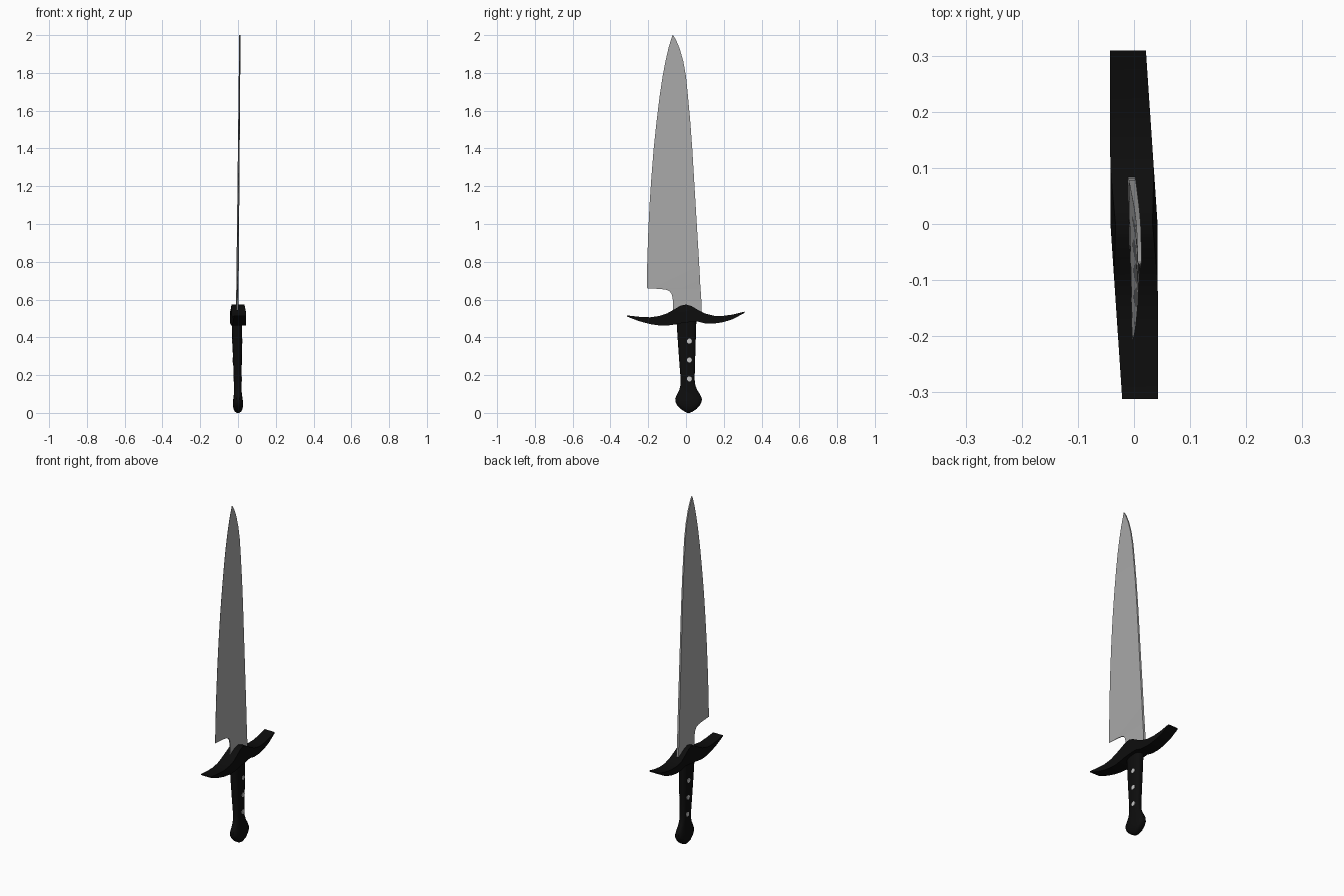
import bpy, bmesh, math
from mathutils import Matrix, Vector


def material(name, rgb):
    m = bpy.data.materials.new(name)
    m.diffuse_color = (*rgb, 1)
    return m


STEEL = material("steel grey", (0.40, 0.40, 0.40))
BLACK = material("black", (0.004, 0.004, 0.004))
RIVET = material("rivet silver", (0.55, 0.55, 0.55))


def finish(bm, name, mat, smooth=None):
    bmesh.ops.recalc_face_normals(bm, faces=bm.faces)
    me = bpy.data.meshes.new(name)
    bm.to_mesh(me)
    bm.free()
    ob = bpy.data.objects.new(name, me)
    bpy.context.collection.objects.link(ob)
    me.materials.append(mat)
    if smooth:
        bpy.ops.object.select_all(action='DESELECT')
        ob.select_set(True)
        bpy.context.view_layer.objects.active = ob
        bpy.ops.object.shade_smooth_by_angle(angle=math.radians(smooth))
    return ob


def loft(rings, name, mat, smooth=None):
    """Skin a list of equal-length closed rings and cap both ends."""
    bm = bmesh.new()
    vs = [[bm.verts.new(p) for p in r] for r in rings]
    n = len(rings[0])
    for a, b in zip(vs, vs[1:]):
        for i in range(n):
            j = (i + 1) % n
            bm.faces.new((a[i], a[j], b[j], b[i]))
    bm.faces.new(vs[0])
    bm.faces.new(vs[-1])
    return finish(bm, name, mat, smooth)


# Blade: rows of (height, cutting edge y, spine y), wedge-shaped and leaning a little
blade_rows = [
    (0.52, -0.070, 0.084), (0.60, -0.070, 0.081), (0.625, -0.074, 0.079),
    (0.643, -0.085, 0.078), (0.652, -0.105, 0.0775), (0.656, -0.135, 0.077),
    (0.660, -0.207, 0.0765), (0.80, -0.205, 0.069), (0.95, -0.200, 0.060),
    (1.10, -0.193, 0.051), (1.25, -0.183, 0.042), (1.40, -0.171, 0.033),
    (1.55, -0.155, 0.022), (1.68, -0.139, 0.010), (1.78, -0.124, 0.000),
    (1.86, -0.109, -0.014), (1.93, -0.093, -0.034), (1.975, -0.080, -0.053),
    (2.00, -0.071, -0.068),
]
rings = []
for z, ye, ys in blade_rows:
    cx = -0.004 + 0.014 * (z - 0.55) / 1.45
    spine = 0.0065 - 0.003 * (z - 0.52) / 1.48
    edge = spine * (ye + 0.207) / 0.284 if z < 0.66 else 0.0
    edge = max(edge, 0.0006)
    rings.append([(cx - edge, ye, z), (cx + edge, ye, z),
                  (cx + spine, ys, z), (cx - spine, ys, z)])
loft(rings, "blade", STEEL, 25)

# Cross guard: columns of (y, bottom z, top z), slightly turned about the vertical
guard_cols = [
    (-0.312, 0.510, 0.516), (-0.25, 0.486, 0.509), (-0.19, 0.470, 0.506),
    (-0.14, 0.463, 0.513), (-0.10, 0.462, 0.527), (-0.06, 0.468, 0.549),
    (-0.03, 0.474, 0.567), (0.00, 0.478, 0.574), (0.03, 0.482, 0.565),
    (0.06, 0.484, 0.547), (0.10, 0.474, 0.526), (0.15, 0.473, 0.514),
    (0.20, 0.481, 0.514), (0.25, 0.497, 0.521), (0.309, 0.529, 0.536),
]
rings = []
for y, zb, zt in guard_cols:
    cx = -0.035 * y
    w = 0.042 - 0.010 * abs(y) / 0.31
    top = w - 0.009 * max(0, 1 - abs(y) / 0.1)
    zm = zb + 0.6 * (zt - zb)
    rings.append([(cx - w, y, zb), (cx + w, y, zb), (cx + w, y, zm),
                  (cx + top, y, zt), (cx - top, y, zt), (cx - w, y, zm)])
loft(rings, "cross_guard", BLACK, 35)

# Grip and pommel: rows of (height, low y, high y, half width in x)
grip_rows = [
    (0.000, 0.006, 0.020, 0.006), (0.006, -0.006, 0.034, 0.016),
    (0.020, -0.028, 0.056, 0.024), (0.040, -0.047, 0.074, 0.0275),
    (0.058, -0.057, 0.084, 0.027), (0.075, -0.058, 0.085, 0.025),
    (0.095, -0.050, 0.077, 0.022), (0.120, -0.037, 0.061, 0.020),
    (0.145, -0.030, 0.050, 0.020), (0.180, -0.029, 0.046, 0.021),
    (0.280, -0.037, 0.049, 0.0235), (0.380, -0.044, 0.052, 0.026),
    (0.500, -0.052, 0.056, 0.028),
]


def grip_x(z):
    return -0.006 * max(0, z - 0.05) / 0.45


N = 16
rings = []
for z, y0, y1, w in grip_rows:
    ring = []
    for i in range(N):
        a = 2 * math.pi * (i + 0.5) / N
        c, s = math.cos(a), math.sin(a)
        px = math.copysign(abs(c) ** 0.65, c) * w
        py = math.copysign(abs(s) ** 0.75, s) * (y1 - y0) / 2
        ring.append((grip_x(z) + px, (y0 + y1) / 2 + py, z))
    rings.append(ring)
loft(rings, "grip_and_pommel", BLACK, 40)

# Rivets through the grip, showing on both sides
for k, (z, half) in enumerate([(0.18, 0.0225), (0.28, 0.025), (0.38, 0.0275)]):
    bm = bmesh.new()
    m = Matrix.Translation(Vector((grip_x(z), 0.018, z))) @ Matrix.Rotation(math.pi / 2, 4, 'Y')
    bmesh.ops.create_cone(bm, cap_ends=True, segments=10, radius1=0.0135,
                          radius2=0.0135, depth=2 * half, matrix=m)
    finish(bm, f"rivet_{k + 1}", RIVET)
